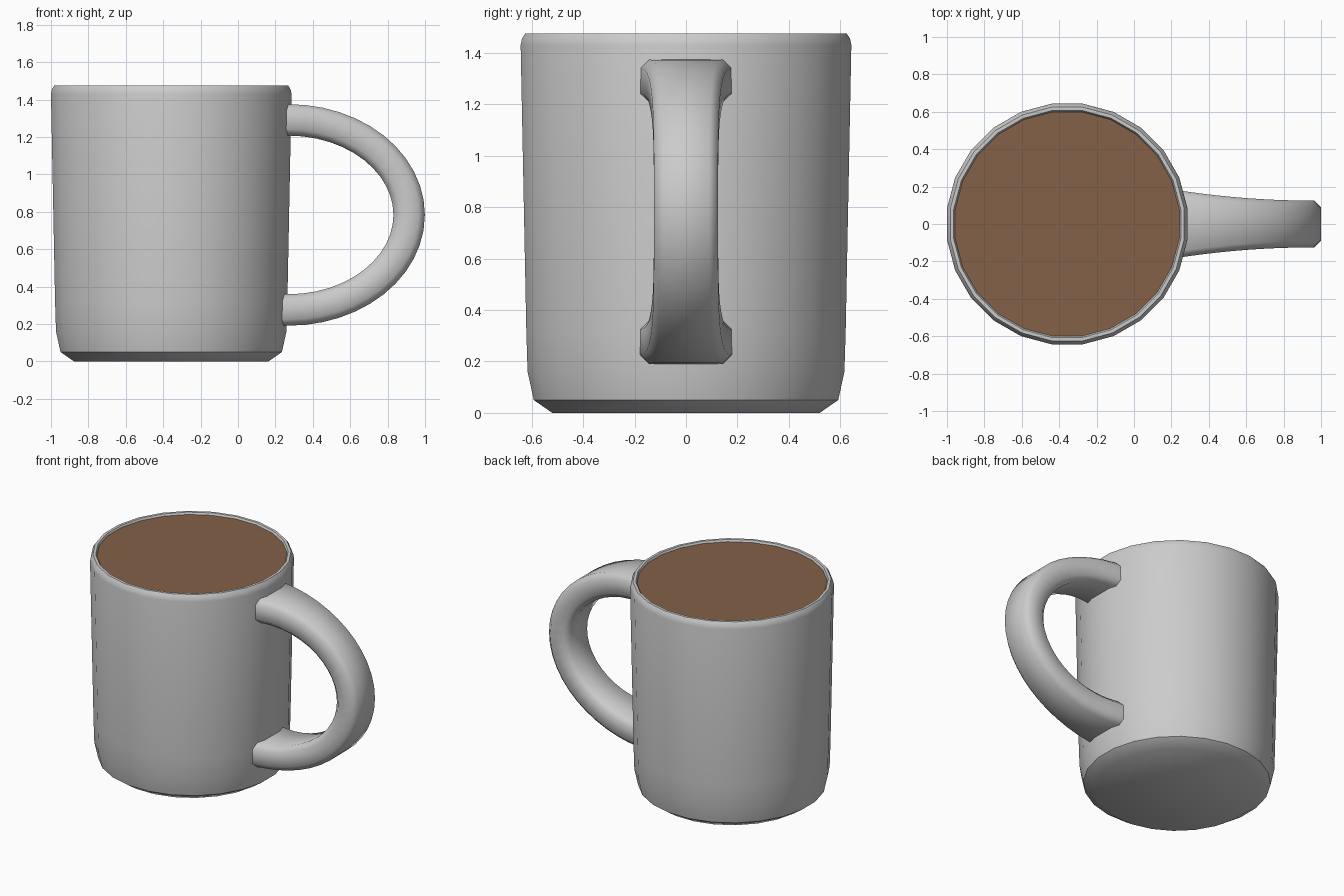
import bpy, bmesh, math

if "Cube" in bpy.data.objects:
    bpy.data.objects.remove(bpy.data.objects["Cube"])

CX = -0.357          # mug axis
SIDES = 24
APOTHEM = math.cos(math.pi / SIDES)


def finish(bm, name, angle):
    bmesh.ops.recalc_face_normals(bm, faces=bm.faces)
    mesh = bpy.data.meshes.new(name)
    bm.to_mesh(mesh)
    bm.free()
    ob = bpy.data.objects.new(name, mesh)
    bpy.context.collection.objects.link(ob)
    bpy.ops.object.select_all(action='DESELECT')
    ob.select_set(True)
    bpy.context.view_layer.objects.active = ob
    bpy.ops.object.shade_smooth_by_angle(angle=math.radians(angle))
    return ob


def skin(bm, rings):
    """Bridge rings of vertices in order and cap both ends."""
    n = len(rings[0])
    for a, b in zip(rings, rings[1:]):
        for i in range(n):
            j = (i + 1) % n
            bm.faces.new((a[i], a[j], b[j], b[i]))
    bm.faces.new(rings[0])
    bm.faces.new(rings[-1])


def circle(bm, radius, z):
    out = []
    for i in range(SIDES):
        t = 2 * math.pi * (i + 0.5) / SIDES
        r = radius / APOTHEM
        out.append(bm.verts.new((CX + r * math.cos(t), r * math.sin(t), z)))
    return out


# Cup: turned profile from underside, up over the rim and down to the inner floor
profile = [(0.52, 0), (0.592, 0.05), (0.616, 0.16), (0.621, 0.32), (0.643, 1.43),
           (0.638, 1.455), (0.625, 1.475), (0.607, 1.475), (0.598, 1.46),
           (0.575, 0.2), (0.52, 0.1)]
bm = bmesh.new()
skin(bm, [circle(bm, r, z) for r, z in profile])
finish(bm, "cup", 40)

# Drink surface just below the rim
bm = bmesh.new()
bm.faces.new(circle(bm, 0.6, 1.462))
drink = finish(bm, "drink", 30)
mat = bpy.data.materials.new("brown_drink")
mat.diffuse_color = (0.23, 0.12, 0.065, 1)
mat.use_nodes = True
mat.node_tree.nodes["Principled BSDF"].inputs["Base Color"].default_value = mat.diffuse_color
drink.data.materials.append(mat)

# Handle: chamfered section swept along a half ellipse, flaring at the cup
bm = bmesh.new()
HX, HZ, A, B = 0.27, 0.783, 0.645, 0.508
T, C = 0.084, 0.034
STEPS = 24
path = [(0.235, HZ + B, 0, 1, 0.178)]
for k in range(STEPS + 1):
    t = math.pi / 2 - math.pi * k / STEPS
    nx, nz = math.cos(t) / A, math.sin(t) / B
    length = math.hypot(nx, nz)
    half_width = 0.125 + 0.05 * (1 - math.cos(t)) ** 2.0
    path.append((HX + A * math.cos(t), HZ + B * math.sin(t),
                 nx / length, nz / length, half_width))
path.append((0.235, HZ - B, 0, -1, 0.178))
rings = []
for x, z, nx, nz, w in path:
    section = [(w, -T + C), (w, T - C), (w - C, T), (-w + C, T),
               (-w, T - C), (-w, -T + C), (-w + C, -T), (w - C, -T)]
    rings.append([bm.verts.new((x + nx * d, y, z + nz * d)) for y, d in section])
skin(bm, rings)
finish(bm, "handle", 50)
